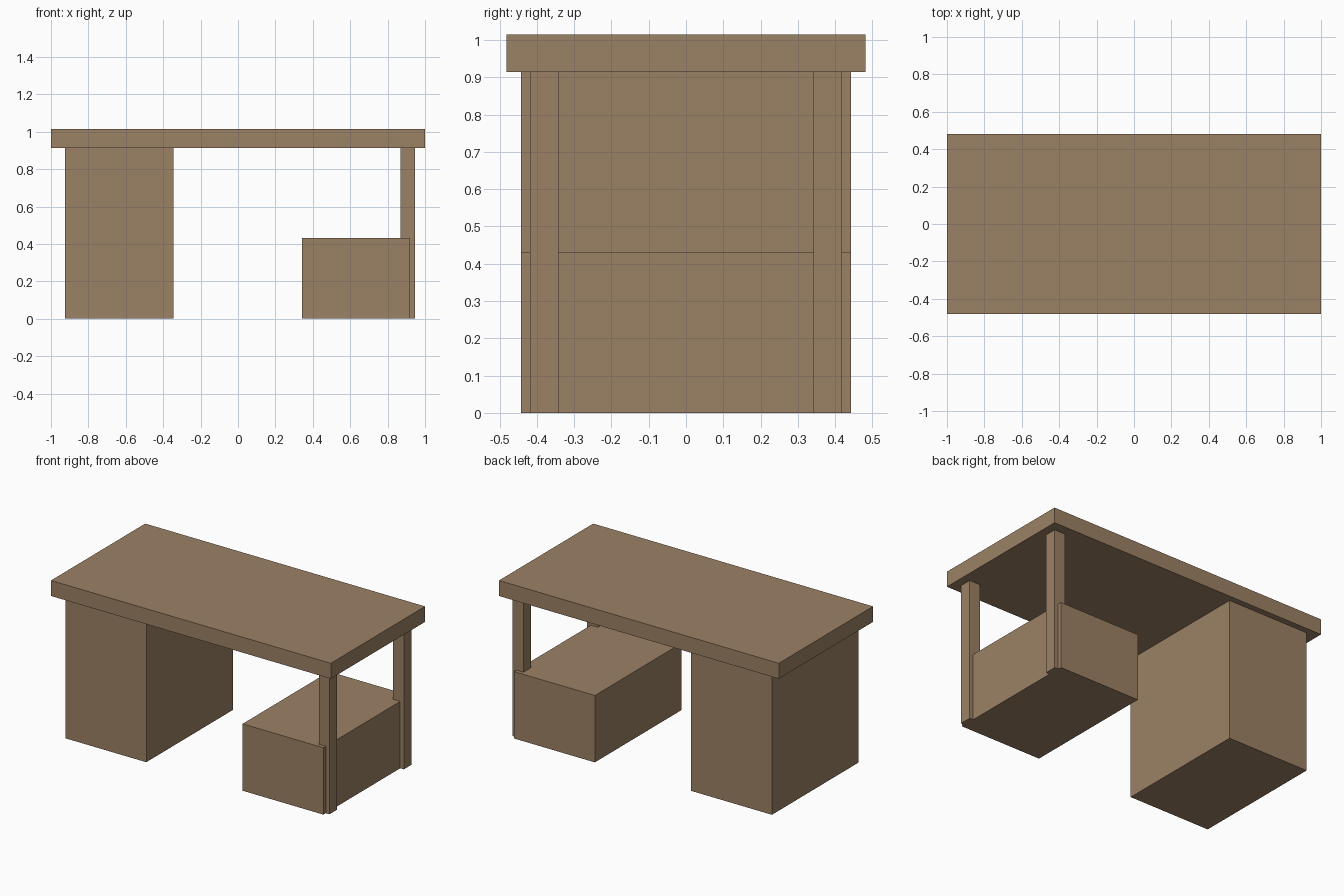
import bpy

if "Cube" in bpy.data.objects:
    bpy.data.objects.remove(bpy.data.objects["Cube"])

# Shared wood colour
wood = bpy.data.materials.new("wood")
wood.diffuse_color = (0.33, 0.22, 0.13, 1)
wood.use_nodes = True
wood.node_tree.nodes["Principled BSDF"].inputs["Base Color"].default_value = wood.diffuse_color


def box(name, x, y, z):
    """Add a box spanning the given (min, max) ranges."""
    bpy.ops.mesh.primitive_cube_add(size=1)
    ob = bpy.context.object
    ob.name = name
    ob.location = [(a + b) / 2 for a, b in (x, y, z)]
    ob.scale = [b - a for a, b in (x, y, z)]
    bpy.ops.object.transform_apply(location=False, rotation=False, scale=True)
    ob.data.materials.append(wood)
    return ob


UNDERSIDE = 0.914

# Desk top
box("desk_top", (-1, 1), (-0.481, 0.481), (UNDERSIDE, 1.014))

# Full-height cabinet on the left, low cabinet on the right
box("tall_cabinet", (-0.924, -0.346), (-0.442, 0.442), (0, UNDERSIDE))
box("low_cabinet", (0.342, 0.92), (-0.442, 0.442), (0, 0.432))

# Two square legs set into the low cabinet's outer side
for name, s in (("front_leg", -1), ("back_leg", 1)):
    box(name, (0.87, 0.946), sorted((s * 0.342, s * 0.418)), (0, UNDERSIDE))
